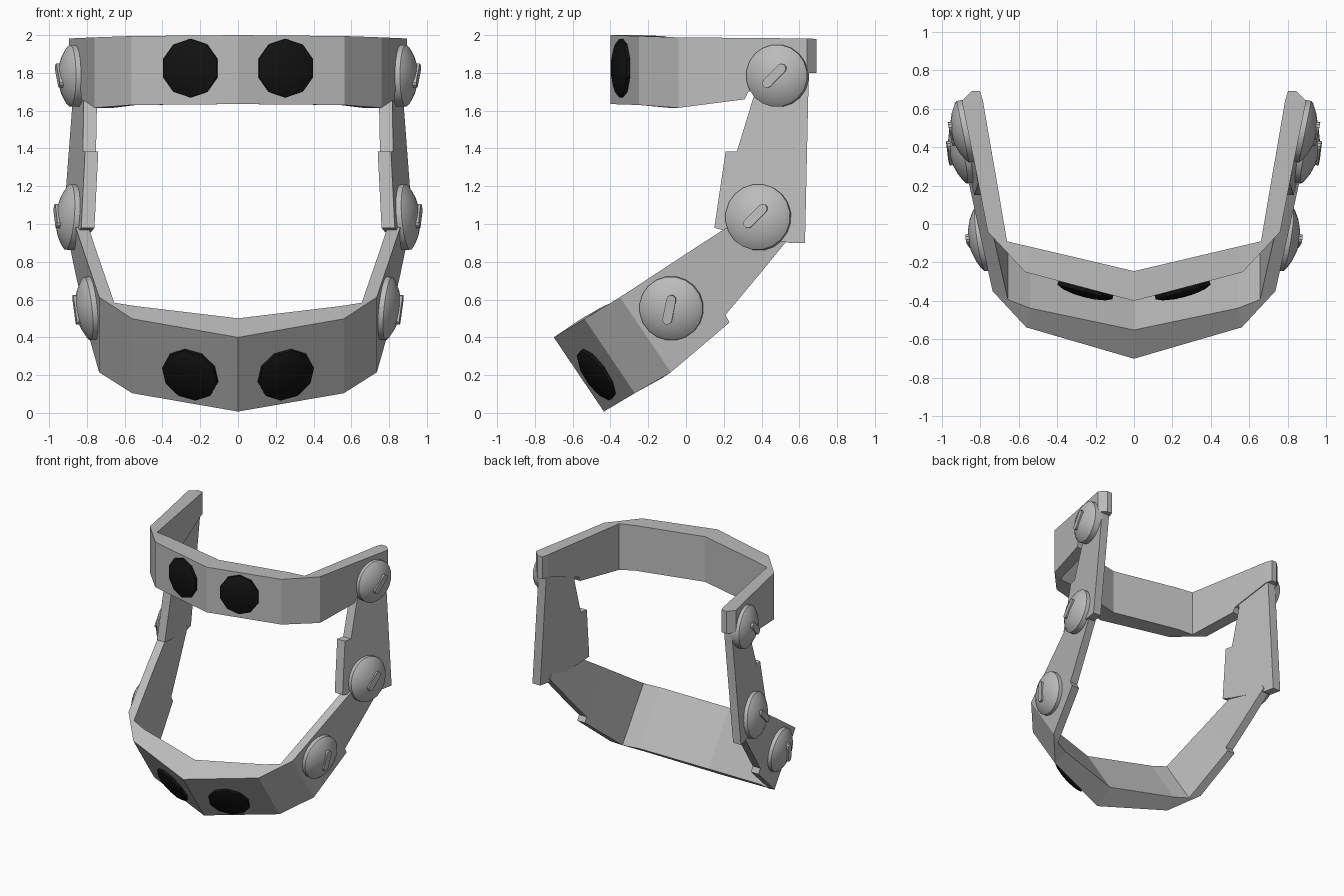
import bpy, bmesh, math
from mathutils import Vector, Matrix

if "Cube" in bpy.data.objects:
    bpy.data.objects.remove(bpy.data.objects["Cube"])


def material(name, col):
    m = bpy.data.materials.new(name)
    m.diffuse_color = (*col, 1)
    m.use_nodes = True
    m.node_tree.nodes["Principled BSDF"].inputs["Base Color"].default_value = m.diffuse_color
    return m


GREY = material("grey metal", (0.5, 0.5, 0.5))
BLACK = material("black glass", (0.006, 0.006, 0.006))


def finish(name, bm, mat, smooth=None):
    bmesh.ops.recalc_face_normals(bm, faces=bm.faces)
    me = bpy.data.meshes.new(name)
    bm.to_mesh(me)
    bm.free()
    me.materials.append(mat)
    ob = bpy.data.objects.new(name, me)
    bpy.context.collection.objects.link(ob)
    if smooth:
        bpy.ops.object.select_all(action='DESELECT')
        ob.select_set(True)
        bpy.context.view_layer.objects.active = ob
        bpy.ops.object.shade_smooth_by_angle(angle=math.radians(smooth))
    return ob


def skin(bm, rings):
    """Join equal closed rings of points and cap both ends."""
    rings = [[bm.verts.new(p) for p in r] for r in rings]
    n = len(rings[0])
    for a, b in zip(rings, rings[1:]):
        for i in range(n):
            j = (i + 1) % n
            bm.faces.new((a[i], a[j], b[j], b[i]))
    bm.faces.new(rings[0])
    bm.faces.new(rings[-1])


def band(name, half, y0, z0, angle):
    """Loft sections (outer x, outer u, inner x, inner u, bottom, top), mirrored in x."""
    c, s = math.cos(angle), math.sin(angle)
    full = [(-a, b, -d, e, f, g) for a, b, d, e, f, g in half[:0:-1]] + half
    rings = [[(x, y0 + u * c - v * s, z0 + u * s + v * c)
              for x, u, v in ((ox, ou, b), (ox, ou, t), (ix, iu, t), (ix, iu, b))]
             for ox, ou, ix, iu, b, t in full]
    bm = bmesh.new()
    skin(bm, rings)
    return finish(name, bm, GREY)


def frame(pos, normal, side):
    """Matrix whose z axis is the normal and y axis is close to world up."""
    z = Vector(normal).normalized()
    x = Vector((0, 0, 1)).cross(z).normalized()
    m = Matrix((x, z.cross(x), z)).transposed().to_4x4()
    return Matrix.Diagonal((side, 1, 1, 1)) @ Matrix.Translation(pos) @ m


def discs(name, pos, normal, profile, segs, mat, smooth):
    """Revolved cap on both sides."""
    bm = bmesh.new()
    for side in (1, -1):
        m = frame(pos, normal, side)
        skin(bm, [[m @ Vector((r * math.cos(t), r * math.sin(t), h))
                   for t in (2 * math.pi * (i + .5) / segs for i in range(segs))]
                  for r, h in profile])
    return finish(name, bm, mat, smooth)


def pills(name, pos, normal, angle, length, width, h0, h1):
    """Raised rounded key on both sides."""
    outline = []
    for i in range(12):
        t = math.pi * (i if i < 6 else i - 1) / 5 - math.pi / 2
        if i >= 6:
            t = math.pi / 2 + math.pi * (i - 6) / 5
        off = (length - width) / 2 * (1 if i < 6 else -1)
        outline.append((off + width / 2 * math.cos(t), width / 2 * math.sin(t)))
    c, s = math.cos(angle), math.sin(angle)
    bm = bmesh.new()
    for side in (1, -1):
        m = frame(pos, normal, side)
        skin(bm, [[m @ Vector((x * c - y * s, x * s + y * c, h)) for x, y in outline]
                  for h in (h0, h1)])
    return finish(name, bm, GREY)


# Upper band
band("upper_band", [
    (0, -.40, 0, -.245, 1.635, 2.0),
    (.565, -.25, .54, -.118, 1.63, 1.995),
    (.76, -.04, .66, -.09, 1.615, 1.988),
    (.828, .31, .728, .31, 1.66, 1.985),
    (.832, .33, .732, .33, 1.70, 1.985),
    (.895, .64, .785, .64, 1.80, 1.982),
    (.845, .69, .80, .69, 1.80, 1.98)], 0, 0, 0)

# Lower band, tilted down towards the front
TILT = math.radians(34)
band("lower_band", [
    (0, 0, 0, .18, -.474, 0),
    (.56, .19, .54, .31, -.485, -.01),
    (.735, .41, .655, .357, -.50, -.02),
    (.81, .815, .742, .815, -.455, -.025),
    (.811, .82, .743, .82, -.41, -.025),
    (.858, 1.08, .79, 1.08, -.335, -.03),
    (.90, 1.33, .835, 1.33, -.26, -.13)], -.70, .40, TILT)

# Side links between the bands
LINK = [(.36, 1.80), (.36, 1.68), (.27, 1.385), (.21, 1.385), (.15, .98),
        (.22, .96), (.55, .90), (.63, .90), (.65, 1.80)]
bm = bmesh.new()
for side in (1, -1):
    skin(bm, [[(side * (.74 + .2 * (y - .21) + .08 * (1.38 - z) + t), y, z)
               for y, z in LINK] for t in (0, .07)])
finish("side_links", bm, GREY)

# Domed joints with raised keys
for name, pos, normal, r, ang in (
        ("upper_joint", (.862, .485, 1.785), (1, -.2, .0), .165, 45),
        ("middle_joint", (.873, .385, 1.035), (1, -.2, .08), .175, 45),
        ("lower_joint", (.771, -.075, .555), (1, -.155, -.105), .17, 78)):
    prof = [(r, -.035), (r, .028), (r * .9, .043), (r * .65, .066),
            (r * .35, .083), (r * .05, .088)]
    discs(name, pos, normal, prof, 20, GREY, 35)
    pills(name + "_key", pos, normal, math.radians(ang), .16, .05, .05, .096)

# Black lenses on the front of both bands
LENS = [(.155, -.02), (.155, .02), (.12, .035), (.06, .045), (.01, .047)]
discs("upper_lenses", (.25, -.334, 1.825), (.265, -1, 0), LENS, 10, BLACK, 30)
c, s = math.cos(TILT), math.sin(TILT)
u, v = .085, -.29
discs("lower_lenses", (.25, -.70 + u * c - v * s, .40 + u * s + v * c),
      (.34, -c, -s), LENS, 10, BLACK, 30)
